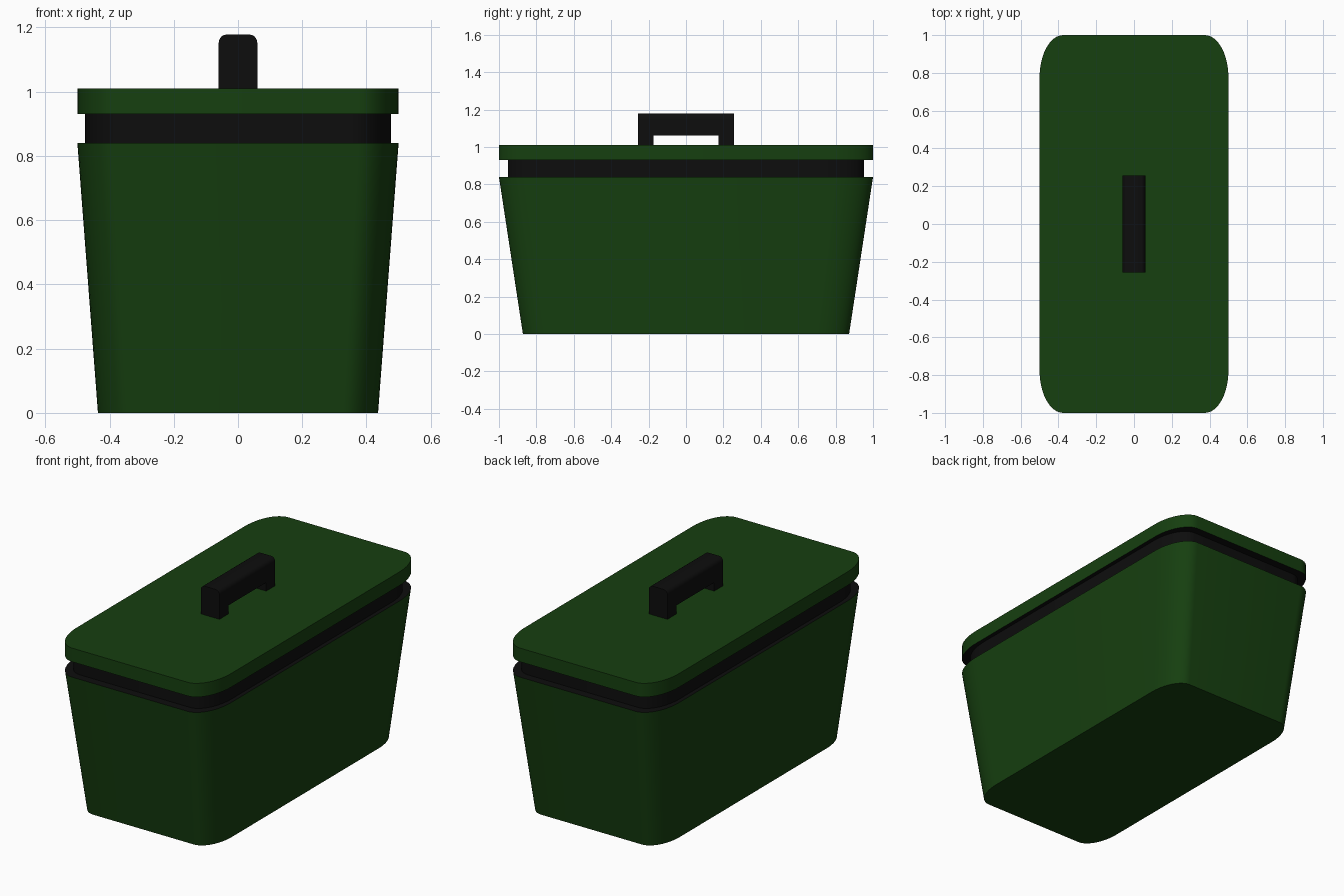
import bpy, bmesh, math

if "Cube" in bpy.data.objects:
    bpy.data.objects.remove(bpy.data.objects["Cube"])


def material(name, rgb):
    m = bpy.data.materials.new(name)
    m.diffuse_color = (*rgb, 1)
    m.use_nodes = True
    m.node_tree.nodes["Principled BSDF"].inputs["Base Color"].default_value = m.diffuse_color
    return m


green = material("green", (0.008, 0.050, 0.005))
black = material("black", (0.004, 0.004, 0.004))


def finish(bm, name, mat):
    bmesh.ops.recalc_face_normals(bm, faces=bm.faces)
    me = bpy.data.meshes.new(name)
    bm.to_mesh(me)
    bm.free()
    ob = bpy.data.objects.new(name, me)
    bpy.context.collection.objects.link(ob)
    me.materials.append(mat)
    bpy.ops.object.select_all(action='DESELECT')
    ob.select_set(True)
    bpy.context.view_layer.objects.active = ob
    bpy.ops.object.shade_smooth_by_angle(angle=math.radians(35))
    return ob


def outline(scale, steps=12):
    # rectangle with half size 0.5 x 1 and elliptical corners
    rx, ry = 0.125, 0.225
    pts = []
    for q, (sx, sy) in enumerate([(1, 1), (-1, 1), (-1, -1), (1, -1)]):
        for i in range(steps + 1):
            a = math.pi / 2 * (q + i / steps)
            pts.append((scale * (sx * (0.5 - rx) + rx * math.cos(a)),
                        scale * (sy * (1 - ry) + ry * math.sin(a))))
    return pts


def loft(name, rings, mat, cap_bottom=False, cap_top=False):
    bm = bmesh.new()
    loops = [[bm.verts.new((x, y, z)) for x, y in outline(s)] for s, z in rings]
    n = len(loops[0])
    for a, b in zip(loops, loops[1:]):
        for i in range(n):
            j = (i + 1) % n
            bm.faces.new((a[i], a[j], b[j], b[i]))
    if cap_bottom:
        bm.faces.new(loops[0][::-1])
    if cap_top:
        bm.faces.new(loops[-1])
    return finish(bm, name, mat)


# tapered tub, recessed seal with its ledges, and lid plate
loft("tub", [(0.872, 0), (1, 0.84)], green, cap_bottom=True)
loft("seal", [(1, 0.84), (0.952, 0.84), (0.952, 0.93), (1, 0.93)], black)
loft("lid", [(1, 0.93), (1, 1.01)], green, cap_top=True)

# bridge handle: side profile extruded across x, long top edges rounded
W, TOP = 0.06, 1.178
half = [(0.257, 1.01), (0.257, TOP)]
profile = [(0.175, 1.01), (0.257, 1.01), (0.257, TOP),
           (-0.257, TOP), (-0.257, 1.01), (-0.175, 1.01),
           (-0.175, 1.06), (0.175, 1.06)]
bm = bmesh.new()
face = bm.faces.new([bm.verts.new((-W, y, z)) for y, z in profile])
ext = bmesh.ops.extrude_face_region(bm, geom=[face])
bmesh.ops.translate(bm, vec=(2 * W, 0, 0),
                    verts=[v for v in ext["geom"] if isinstance(v, bmesh.types.BMVert)])
edges = [e for e in bm.edges
         if all(abs(v.co.z - TOP) < 1e-4 for v in e.verts)
         and abs(e.verts[0].co.x - e.verts[1].co.x) < 1e-4]
bmesh.ops.bevel(bm, geom=edges, offset=0.025, segments=4, profile=0.5, affect='EDGES')
finish(bm, "handle", black)
